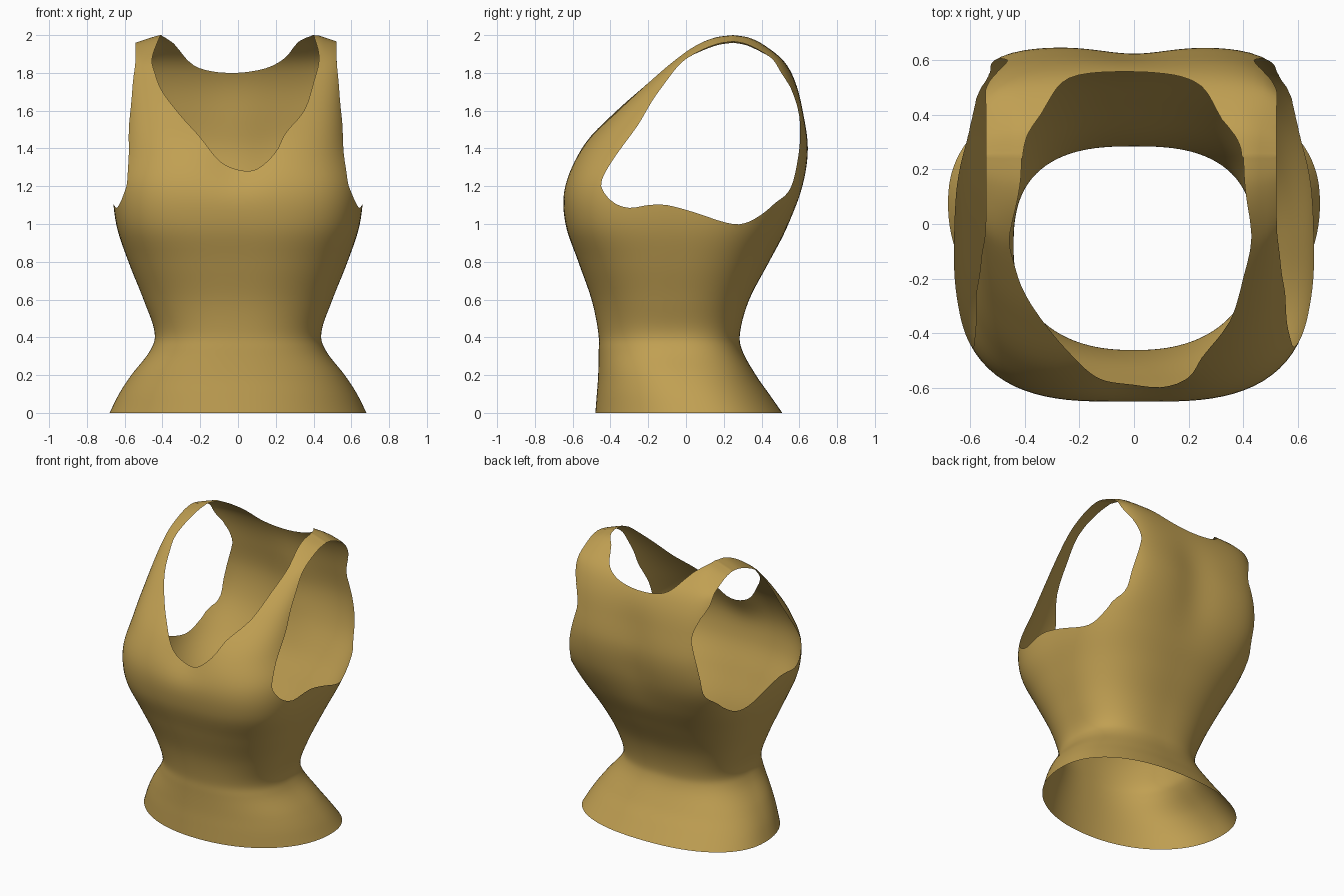
import bpy, bmesh, math

if "Cube" in bpy.data.objects:
    bpy.data.objects.remove(bpy.data.objects["Cube"])

SEG = 120   # points around each body ring
SUB = 6     # rings between profile rows


def smooth(pts, sub, closed=False):
    """Catmull-Rom curve through the given points of any dimension."""
    n = len(pts)
    get = (lambda i: pts[i % n]) if closed else (lambda i: pts[max(0, min(n - 1, i))])
    out = []
    for i in range(n if closed else n - 1):
        p0, p1, p2, p3 = get(i - 1), get(i), get(i + 1), get(i + 2)
        for k in range(sub):
            t = k / sub
            out.append(tuple(0.5 * (2 * b + (c - a) * t + (2 * a - 5 * b + 4 * c - d) * t * t
                                    + (3 * b - a - 3 * c + d) * t ** 3)
                             for a, b, c, d in zip(p0, p1, p2, p3)))
    if not closed:
        out.append(tuple(pts[-1]))
    return out


def signed_distance(px, py, poly):
    """Distance to a closed outline, negative inside."""
    best, inside = 1e9, False
    for i, (bx, by) in enumerate(poly):
        ax, ay = poly[i - 1]
        dx, dy = bx - ax, by - ay
        t = max(0, min(1, ((px - ax) * dx + (py - ay) * dy) / (dx * dx + dy * dy + 1e-12)))
        best = min(best, math.hypot(px - ax - t * dx, py - ay - t * dy))
        if (ay > py) != (by > py) and px < ax + (py - ay) * dx / dy:
            inside = not inside
    return -best if inside else best


def cut(bm, field):
    """Trim the sheet cleanly along field = 0 and drop the negative side."""
    bmesh.ops.triangulate(bm, faces=bm.faces[:])
    val = {}
    for v in bm.verts:
        f = field(v.co)
        val[v] = f if abs(f) > 1e-4 else 1e-4
    fresh = []
    for e in bm.edges[:]:
        a, b = e.verts
        fa, fb = val[a], val[b]
        if fa * fb < 0 and max(abs(fa), abs(fb)) < 0.5:
            _, nv = bmesh.utils.edge_split(e, a, fa / (fa - fb))
            fresh.append(nv)
            val[nv] = 0.0
    bmesh.ops.connect_verts(bm, verts=fresh)
    gone = [f for f in bm.faces if sum(val[v] for v in f.verts) < 0]
    bmesh.ops.delete(bm, geom=gone, context='FACES')


def ramp(v, a, b):
    t = max(0.0, min(1.0, (v - a) / (b - a)))
    return t * t * (3 - 2 * t)


# Body rows: height, half width, front y, back y, front squareness, back squareness
rows = [
    (0.00, 0.68, -0.48, 0.51, 2.1, 2.3),
    (0.10, 0.63, -0.472, 0.44, 2.15, 2.3),
    (0.20, 0.565, -0.465, 0.37, 2.2, 2.4),
    (0.33, 0.465, -0.462, 0.298, 2.3, 2.6),
    (0.43, 0.442, -0.465, 0.287, 2.3, 2.7),
    (0.60, 0.50, -0.50, 0.335, 2.4, 2.7),
    (0.80, 0.58, -0.57, 0.44, 2.7, 2.8),
    (1.00, 0.645, -0.638, 0.545, 3.1, 3.4),
    (1.20, 0.66, -0.645, 0.62, 3.2, 4.4),
    (1.40, 0.62, -0.56, 0.648, 3.2, 5.0),
    (1.60, 0.595, -0.38, 0.62, 3.7, 5.2),
    (1.75, 0.585, -0.22, 0.58, 4.2, 5.4),
    (1.86, 0.58, -0.09, 0.52, 4.5, 5.6),
    (1.94, 0.58, 0.03, 0.425, 4.5, 5.6),
    (1.985, 0.58, 0.14, 0.34, 4.5, 5.0),
    (2.00, 0.58, 0.25, 0.25, 4.5, 4.5),
]

# Arm opening in (y, z)
arm = smooth([(-0.45, 1.22), (-0.40, 1.32), (-0.33, 1.42), (-0.25, 1.53), (-0.18, 1.65),
              (-0.10, 1.76), (0.0, 1.87), (0.10, 1.94), (0.22, 1.965), (0.35, 1.945),
              (0.45, 1.87), (0.53, 1.77), (0.59, 1.62), (0.605, 1.48), (0.59, 1.33),
              (0.55, 1.18), (0.47, 1.11), (0.40, 1.05), (0.30, 1.0), (0.20, 1.01),
              (0.05, 1.06), (-0.10, 1.10), (-0.20, 1.10), (-0.30, 1.085), (-0.38, 1.11),
              (-0.43, 1.16)], 3, True)

# Neck openings in (x, z), front scoop and shallow back
neck_front = smooth([(-0.41, 2.0), (-0.455, 1.88), (-0.44, 1.80), (-0.40, 1.70), (-0.30, 1.57),
                     (-0.20, 1.46), (-0.10, 1.335), (0.0, 1.287), (0.10, 1.29), (0.20, 1.38),
                     (0.25, 1.48), (0.35, 1.60), (0.40, 1.75), (0.43, 1.88), (0.40, 2.0)], 3)
neck_back = smooth([(-0.41, 2.0), (-0.34, 1.955), (-0.25, 1.85), (-0.15, 1.81), (0.0, 1.80),
                    (0.15, 1.825), (0.25, 1.88), (0.32, 1.965), (0.40, 2.0)], 3)
neck_front += [(0.40, 2.3), (-0.41, 2.3)]
neck_back += [(0.40, 2.3), (-0.41, 2.3)]

# Garment body: lofted rounded rings that close along the shoulder ridge
bm = bmesh.new()
rings = []
for z, w, yf, yb, nf, nb in smooth(rows, SUB):
    z = min(z, 2.0)
    cy = (yf + yb) / 2 + 0.06 * (1 - ramp(z, 0.0, 0.45))
    deep_f, deep_b = max(0.0, cy - yf), max(0.0, yb - cy)
    lift = ramp(z, 1.84, 2.0)
    lean = -0.012 * ramp(z, 1.1, 1.5)
    spine = 0.025 * ramp(z, 0.9, 1.3) * (1 - ramp(z, 1.45, 1.85))
    chest = 0.035 * math.exp(-((z - 1.33) / 0.13) ** 2)
    ring = []
    for i in range(SEG):
        a = 2 * math.pi * i / SEG
        c, s = math.cos(a), math.sin(a)
        n = nb if s > 0 else nf
        r = (abs(c) ** n + abs(s) ** n) ** (-1 / n)
        x, y = w * r * c + lean, cy + (deep_b if s > 0 else deep_f) * r * s
        if s > 0:   # shallow hollow along the spine
            y -= spine * math.exp(-(x / 0.16) ** 2)
        else:       # shallow hollow between the bust
            y += chest * math.exp(-(x / 0.15) ** 2)
        drop = 0.33 * max(0.0, abs(x) - 0.42) * lift
        ring.append(bm.verts.new((x, y, z - drop)))
    rings.append(ring)
for lo, hi in zip(rings, rings[1:]):
    for i in range(SEG):
        j = (i + 1) % SEG
        bm.faces.new((lo[i], lo[j], hi[j], hi[i]))
bmesh.ops.remove_doubles(bm, verts=bm.verts[:], dist=0.0004)

# Ridge line separating front from back
mid = [(r[0], (r[2] + r[3]) / 2) for r in rows]


def mid_y(z):
    for (z0, y0), (z1, y1) in zip(mid, mid[1:]):
        if z <= z1:
            return y0 + (y1 - y0) * (z - z0) / (z1 - z0)
    return mid[-1][1]


def arm_field(p):
    """Side outline low down, blending into a straight strap edge on top."""
    if abs(p.x) < 0.3:
        return 0.3
    t = ramp(p.z, 1.72, 1.9)
    edge = 0.532 - abs(p.x + 0.01)
    return (1 - t) * signed_distance(p.y, p.z, arm) + t * edge


def neck_field(p):
    if p.z < 1.1:
        return 0.3
    return signed_distance(p.x, p.z, neck_front if p.y < mid_y(p.z) else neck_back)


cut(bm, neck_field)
cut(bm, arm_field)

# Remove any loose scraps left by the trimming
bmesh.ops.delete(bm, geom=[v for v in bm.verts if not v.link_faces], context='VERTS')
bmesh.ops.recalc_face_normals(bm, faces=bm.faces[:])
front = min(bm.faces, key=lambda f: f.calc_center_median().y)
if front.normal.y > 0:
    bmesh.ops.reverse_faces(bm, faces=bm.faces[:])

mesh = bpy.data.meshes.new("sleeveless_top")
bm.to_mesh(mesh)
bm.free()
top = bpy.data.objects.new("sleeveless_top", mesh)
bpy.context.collection.objects.link(top)

# Fabric colour and soft shading
fabric = bpy.data.materials.new("golden_tan_fabric")
fabric.diffuse_color = (0.53, 0.35, 0.085, 1)
fabric.use_nodes = True
fabric.node_tree.nodes["Principled BSDF"].inputs["Base Color"].default_value = fabric.diffuse_color
mesh.materials.append(fabric)
bpy.context.view_layer.objects.active = top
top.select_set(True)
bpy.ops.object.shade_smooth_by_angle(angle=math.radians(60))
